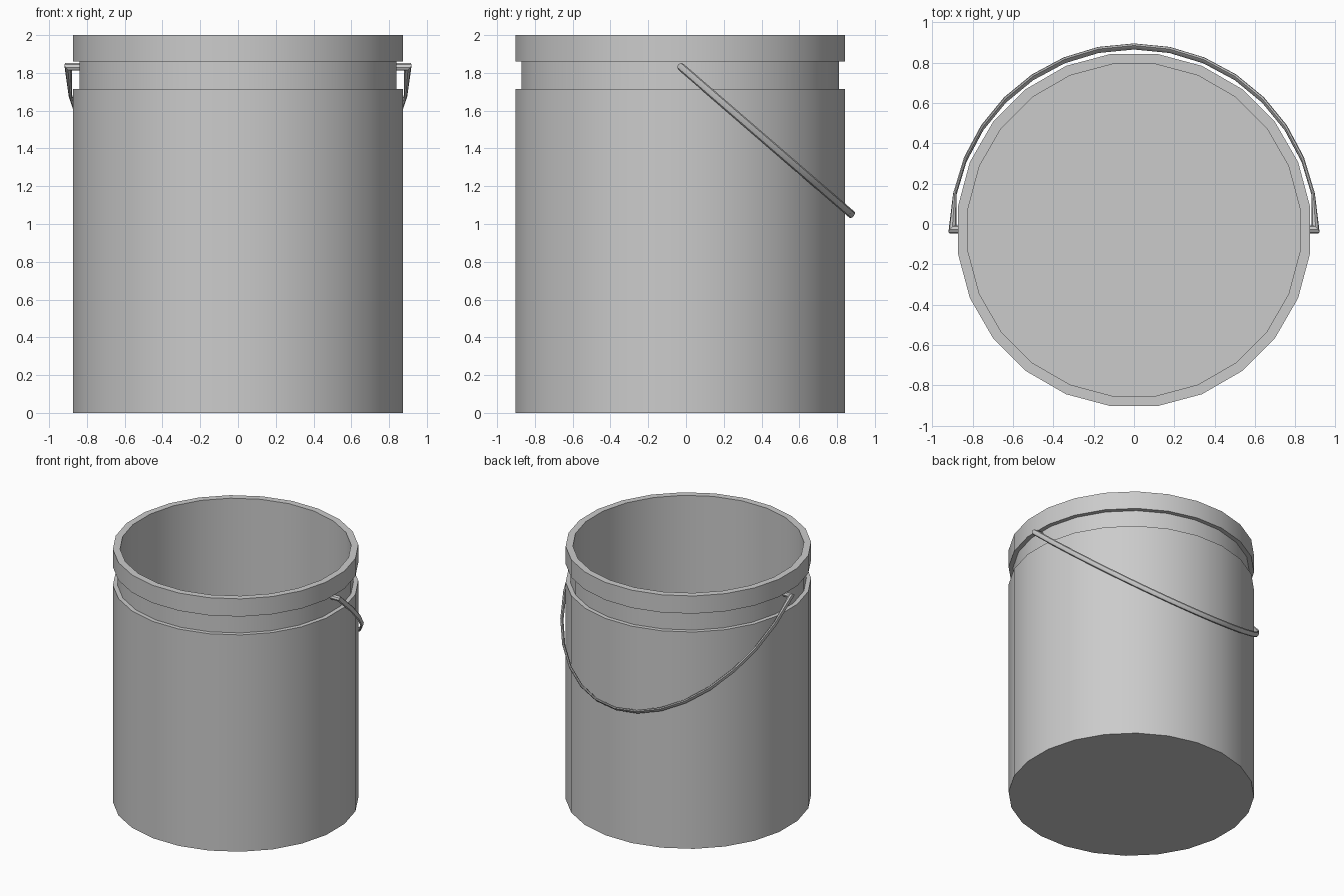
import bpy
from math import sin, cos, pi, radians
from mathutils import Vector

if "Cube" in bpy.data.objects:
    bpy.data.objects.remove(bpy.data.objects["Cube"])

CY = -0.03  # bucket axis


def make_object(name, verts, faces, angle=35):
    mesh = bpy.data.meshes.new(name)
    mesh.from_pydata(verts, [], faces)
    mesh.update()
    ob = bpy.data.objects.new(name, mesh)
    bpy.context.collection.objects.link(ob)
    bpy.ops.object.select_all(action='DESELECT')
    ob.select_set(True)
    bpy.context.view_layer.objects.active = ob
    bpy.ops.object.shade_smooth_by_angle(angle=radians(angle))
    return ob


def skin(name, rings):
    """Bridge rings of equal size and cap both ends."""
    n = len(rings[0])
    verts = [v for r in rings for v in r]
    faces = [(k*n + i, k*n + (i+1) % n, (k+1)*n + (i+1) % n, (k+1)*n + i)
             for k in range(len(rings) - 1) for i in range(n)]
    faces.append(tuple(reversed(range(n))))
    faces.append(tuple(range(len(verts) - n, len(verts))))
    return make_object(name, verts, faces)


# Bucket: grooved outer wall, rim, inner wall and floor (apothem, z)
profile = [(0.873, 0), (0.873, 1.715), (0.84, 1.715), (0.84, 1.86),
           (0.873, 1.86), (0.873, 2), (0.822, 2), (0.822, 0.04)]
N = 24
rings = []
for a, z in profile:
    r = a / cos(pi / N)
    rings.append([(r*cos(2*pi*(i+.5)/N), CY + r*sin(2*pi*(i+.5)/N), z) for i in range(N)])
skin("bucket_body", rings)

# Handle: tube lying in a tilted plane, with pegs bent inward at both ends
start = Vector((0, -0.027, 1.832))
apex = Vector((0, 0.88, 1.048))
down = (apex - start).normalized()
length = (apex - start).length
side = Vector((1, 0, 0))
normal = side.cross(down)


def section(u, v, du, dv, h=0.021, n=8):
    """Oval section centred at (u, v) in the handle plane."""
    centre = start + side*u + down*v
    return [centre + (side*du + down*dv)*cos(2*pi*i/n) + normal*h*sin(2*pi*i/n)
            for i in range(n)]


rings = [section(0.835, 0, 0, -0.019), section(0.9, 0, 0.02, -0.019)]
for k in range(1, 16):
    t = pi * k / 16
    rings.append(section(0.905*cos(t), length*sin(t), 0.009*cos(t), 0.01*sin(t)))
rings += [section(-0.9, 0, -0.02, -0.019), section(-0.835, 0, 0, -0.019)]
handle = skin("handle", rings)

# Make the handle normals face outward
bpy.ops.object.mode_set(mode='EDIT')
bpy.ops.mesh.select_all(action='SELECT')
bpy.ops.mesh.normals_make_consistent(inside=False)
bpy.ops.object.mode_set(mode='OBJECT')
